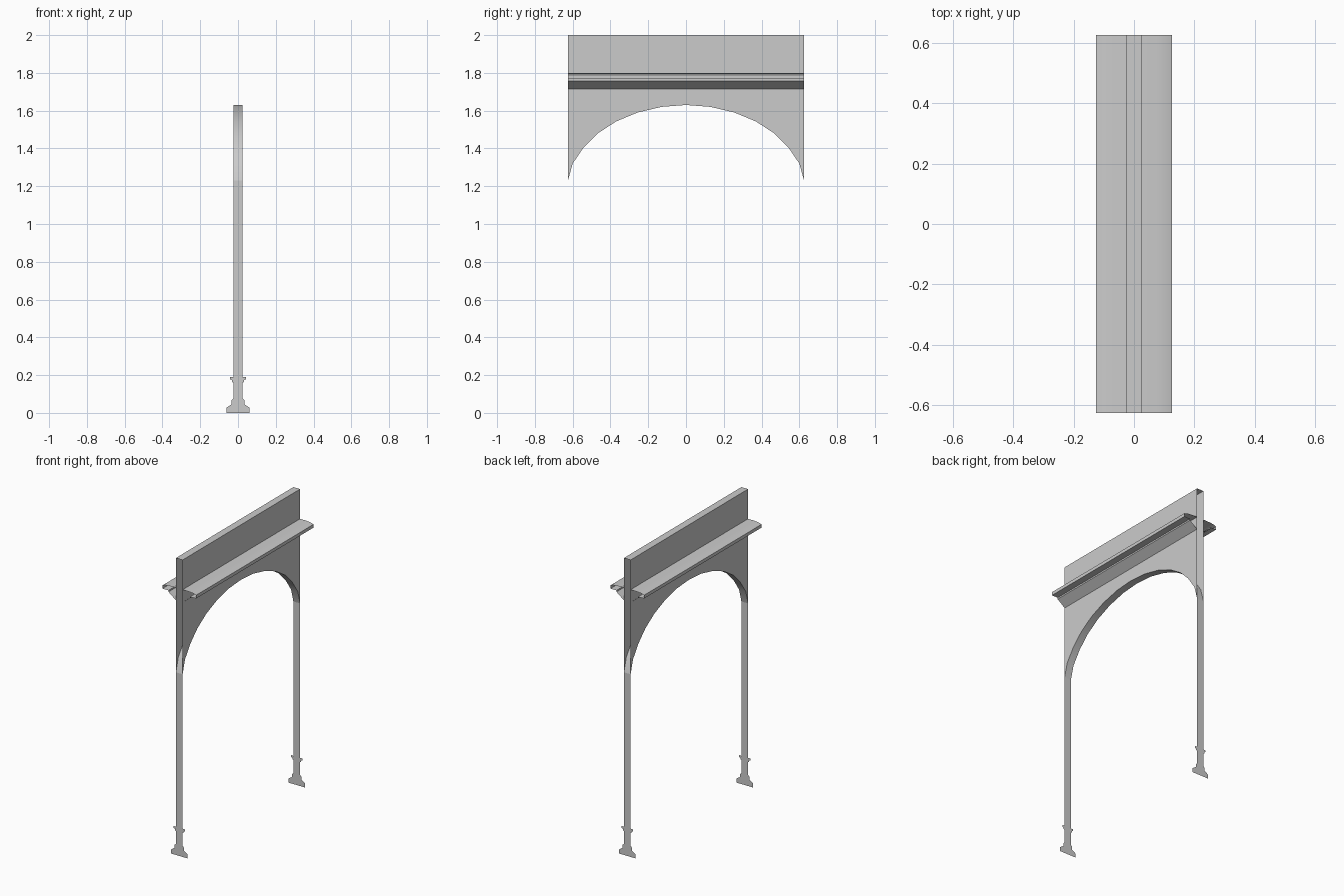
import bpy, bmesh, math

cube = bpy.data.objects.get("Cube")
if cube:
    bpy.data.objects.remove(cube, do_unlink=True)

HALF_X, HALF_Y = 0.025, 0.625
TOP, SPRING = 2.0, 1.23

stone = bpy.data.materials.new("light_grey_stone")
stone.use_nodes = True
GREY = (0.6, 0.6, 0.6, 1)
stone.diffuse_color = GREY
stone.node_tree.nodes["Principled BSDF"].inputs["Base Color"].default_value = GREY


def make_part(name, polygons, smooth_angle=30):
    """Join polygons (lists of points) into one welded object."""
    bm = bmesh.new()
    for points in polygons:
        bm.faces.new([bm.verts.new(p) for p in points])
    bmesh.ops.remove_doubles(bm, verts=bm.verts, dist=0.0001)
    mesh = bpy.data.meshes.new(name)
    bm.to_mesh(mesh)
    bm.free()
    mesh.materials.append(stone)
    obj = bpy.data.objects.new(name, mesh)
    bpy.context.collection.objects.link(obj)
    bpy.ops.object.select_all(action='DESELECT')
    obj.select_set(True)
    bpy.context.view_layer.objects.active = obj
    bpy.ops.object.shade_smooth_by_angle(angle=math.radians(smooth_angle))
    return obj


def sweep(profile):
    """Quads along the length from an x, z profile, facing its left side."""
    return [[(a[0], -HALF_Y, a[1]), (b[0], -HALF_Y, b[1]),
             (b[0], HALF_Y, b[1]), (a[0], HALF_Y, a[1])]
            for a, b in zip(profile, profile[1:])]


# Arched wall: two cheeks, top strip and curved soffit, open at both ends
half_arch = [(HALF_Y, SPRING), (0.6, 1.32), (0.542, 1.405), (0.467, 1.48),
             (0.37, 1.543), (0.257, 1.59), (0.13, 1.62)]
arch = half_arch + [(0, 1.63)] + [(-y, z) for y, z in reversed(half_arch)]
outline = arch + [(-HALF_Y, TOP), (HALF_Y, TOP)]
wall = [[(-HALF_X, y, z) for y, z in outline],
        [(HALF_X, y, z) for y, z in reversed(outline)]]
wall += sweep([(-HALF_X, TOP), (HALF_X, TOP)])
for a, b in zip(arch, arch[1:]):
    wall.append([(-HALF_X, *b), (-HALF_X, *a), (HALF_X, *a), (HALF_X, *b)])
make_part("arched_wall", wall)

# Cornice on each side of the wall
cornice = [(HALF_X, 1.8), (0.075, 1.799), (0.105, 1.796), (0.125, 1.789),
           (0.125, 1.767), (0.08, 1.767), (0.08, 1.757), (HALF_X, 1.715)]
make_part("left_cornice", sweep(cornice))
make_part("right_cornice", sweep([(-x, z) for x, z in reversed(cornice)]))

# Flat pilasters at both ends, with stepped base and collar
pilaster = [(0.062, 0), (0.062, 0.027), (0.04, 0.042), (0.035, 0.045),
            (0.035, 0.065), (HALF_X, 0.075), (HALF_X, 0.16), (0.032, 0.165),
            (0.033, 0.175), (0.042, 0.177), (0.042, 0.19), (HALF_X, 0.19),
            (HALF_X, SPRING)]
shape = pilaster + [(-x, z) for x, z in reversed(pilaster)]
for name, y in (("front_pilaster", -HALF_Y), ("back_pilaster", HALF_Y)):
    points = shape if y < 0 else shape[::-1]
    make_part(name, [[(x, y, z) for x, z in points]])
